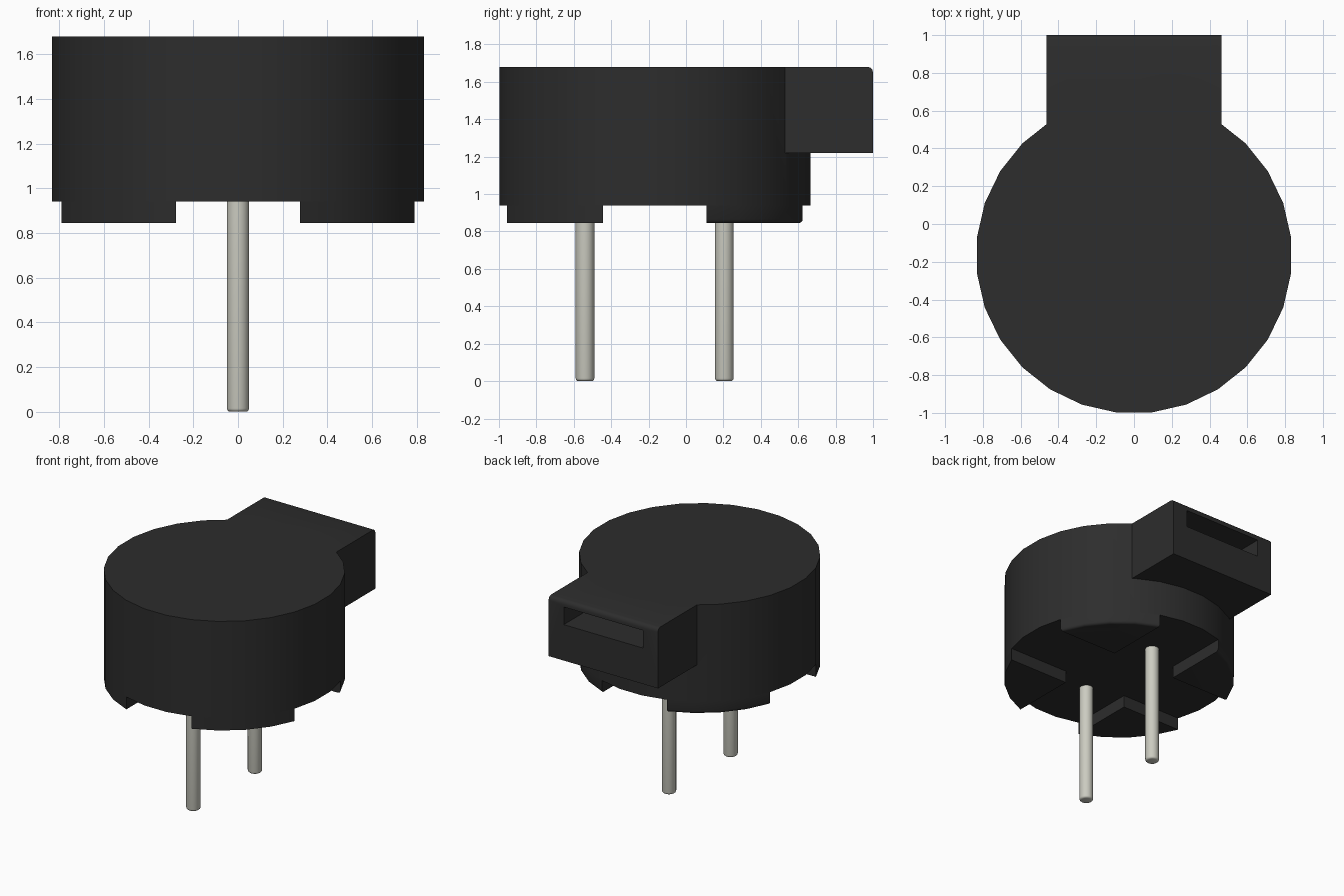
import bpy, bmesh, math
from mathutils import Vector

if "Cube" in bpy.data.objects:
    bpy.data.objects.remove(bpy.data.objects["Cube"])

CY, R, SIDES = -0.166, 0.837, 28
STEP = 2 * math.pi / SIDES


def material(name, rgb):
    m = bpy.data.materials.new(name)
    m.diffuse_color = (*rgb, 1)
    m.use_nodes = True
    m.node_tree.nodes["Principled BSDF"].inputs["Base Color"].default_value = m.diffuse_color
    return m


black = material("black_plastic", (0.026, 0.026, 0.026))
metal = material("tinned_metal", (0.6, 0.6, 0.53))


def prism(name, outline, z0, z1, mat, bevel_test=None, bevel=0.02):
    """Extrude an xy outline from z0 to z1, rounding edges that pass bevel_test."""
    bm = bmesh.new()
    face = bm.faces.new([bm.verts.new((x, y, z0)) for x, y in outline])
    top = bmesh.ops.extrude_face_region(bm, geom=[face])["geom"]
    bmesh.ops.translate(bm, vec=(0, 0, z1 - z0),
                        verts=[g for g in top if isinstance(g, bmesh.types.BMVert)])
    bmesh.ops.recalc_face_normals(bm, faces=bm.faces)
    if bevel_test:
        edges = [e for e in bm.edges if all(bevel_test(v.co) for v in e.verts)]
        bmesh.ops.bevel(bm, geom=edges, offset=bevel, segments=3,
                        profile=0.5, affect='EDGES')
        bmesh.ops.recalc_face_normals(bm, faces=bm.faces)
    me = bpy.data.meshes.new(name)
    bm.to_mesh(me)
    bm.free()
    me.materials.append(mat)
    ob = bpy.data.objects.new(name, me)
    bpy.context.collection.objects.link(ob)
    return ob


def circle(cx, cy, r, n):
    return [(cx + r * math.cos((i + 0.5) * 2 * math.pi / n),
             cy + r * math.sin((i + 0.5) * 2 * math.pi / n)) for i in range(n)]


def rect(x, y0, y1):
    return [(-x, y0), (x, y0), (x, y1), (-x, y1)]


def boolean(target, other, operation):
    mod = target.modifiers.new(operation.lower(), 'BOOLEAN')
    mod.object, mod.operation, mod.solver = other, operation, 'EXACT'
    bpy.context.view_layer.objects.active = target
    bpy.ops.object.modifier_apply(modifier=mod.name)
    bpy.data.objects.remove(other)


# Round case with the sound outlet box merged in and its slot cut out
case = prism("case", circle(0, CY, R, SIDES), 0.94, 1.68, black)
outlet = prism("outlet", rect(0.463, 0.3, 1.0), 1.22, 1.68, black,
               lambda c: c.y > 0.99 and c.z > 1.67, 0.03)
boolean(case, outlet, 'UNION')
slot = prism("slot_cutter", rect(0.335, 0.5, 1.1), 1.495, 1.63, black)
slot.hide_render = True
boolean(case, slot, 'DIFFERENCE')

# Four quadrant feet left by the cross channel; the back pair is rounded below
arc = [(R * math.cos((k + 0.5) * STEP), R * math.sin((k + 0.5) * STEP))
       for k in range(1, 6)]
inner = arc[0][1]
feet = []
for sx, side in ((-1, "left"), (1, "right")):
    for sy, end in ((-1, "front"), (1, "back")):
        outline = [(sx * x, CY + sy * y) for x, y in [(inner, inner)] + arc]
        test = None
        if sy > 0:
            test = lambda c: (c.z < 0.85 and
                              Vector((c.x, c.y - CY)).length > R - 0.01)
        feet.append(prism(f"foot_{end}_{side}", outline, 0.845, 0.94, black, test))

# Two contact pins
pins = [prism(f"pin_{n}", circle(0, y, 0.05, 24), 0.0, 0.96, metal,
              lambda c: c.z < 0.001, 0.015)
        for n, y in (("front", -0.54), ("back", 0.205))]

# Smooth shading with sharp edges kept
bpy.ops.object.select_all(action='DESELECT')
for ob in [case] + feet + pins:
    ob.select_set(True)
bpy.context.view_layer.objects.active = case
bpy.ops.object.shade_smooth_by_angle(angle=math.radians(32))
